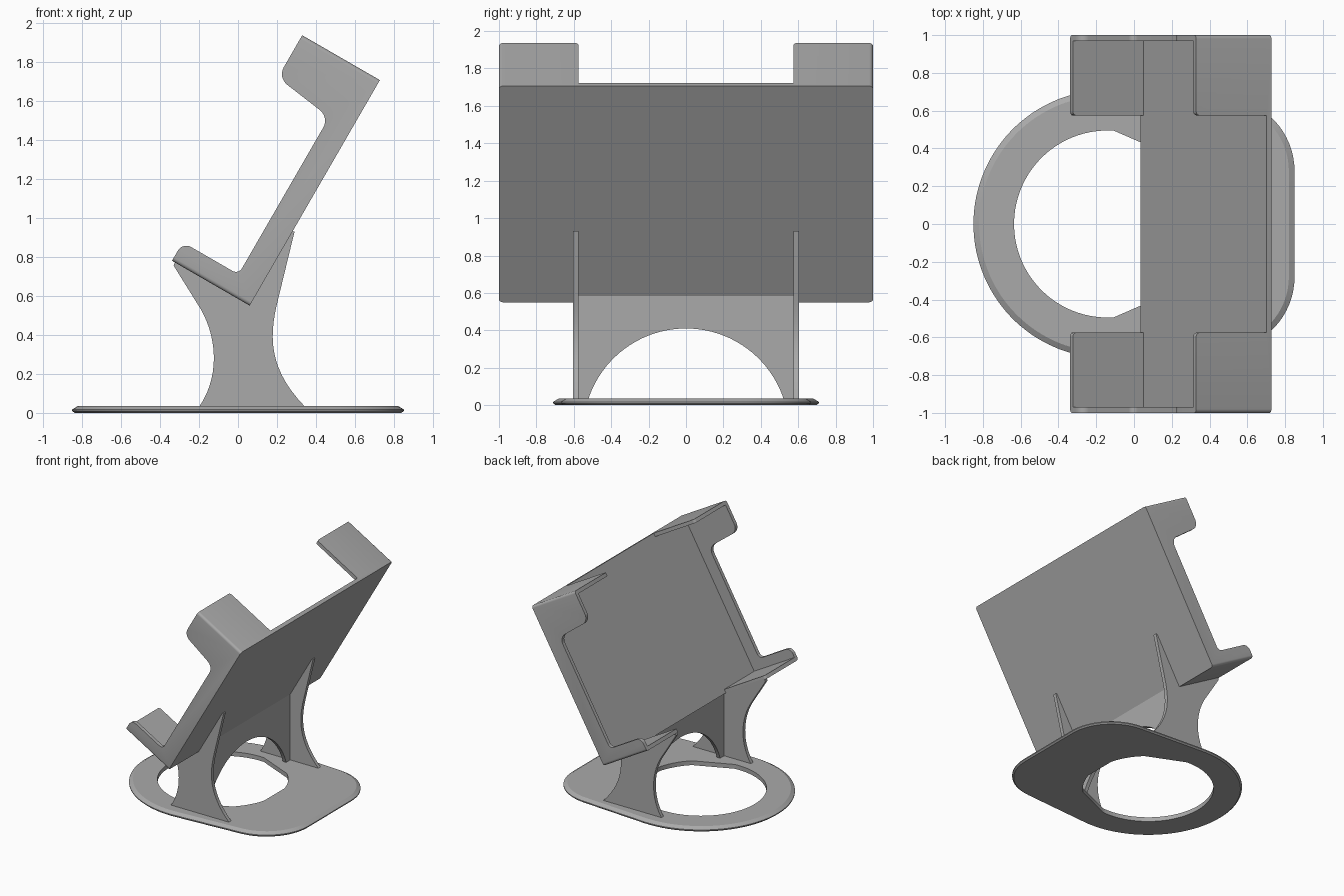
import bpy, bmesh
from math import sin, cos, pi, radians, acos, atan2, hypot
from mathutils import Vector

cube = bpy.data.objects.get("Cube")
if cube:
    bpy.data.objects.remove(cube, do_unlink=True)

grey = bpy.data.materials.new("plain_grey")
grey.use_nodes = True
grey.diffuse_color = (0.4, 0.4, 0.4, 1)
grey.node_tree.nodes["Principled BSDF"].inputs["Base Color"].default_value = (0.4, 0.4, 0.4, 1)


def finish(name, bm):
    bmesh.ops.recalc_face_normals(bm, faces=bm.faces)
    mesh = bpy.data.meshes.new(name)
    bm.to_mesh(mesh)
    bm.free()
    mesh.materials.append(grey)
    obj = bpy.data.objects.new(name, mesh)
    bpy.context.collection.objects.link(obj)
    return obj


def smooth(obj):
    bpy.ops.object.select_all(action='DESELECT')
    obj.select_set(True)
    bpy.context.view_layer.objects.active = obj
    bpy.ops.object.shade_smooth_by_angle(angle=radians(30))


def prism(points, place, lo, hi):
    """Extrude a 2D outline between two depths, placed by a mapping."""
    bm = bmesh.new()
    rings = [[bm.verts.new(place(a, b, t)) for a, b in points] for t in (lo, hi)]
    bm.faces.new(rings[0])
    bm.faces.new(rings[1])
    for i in range(len(points)):
        j = (i + 1) % len(points)
        bm.faces.new((rings[0][i], rings[0][j], rings[1][j], rings[1][i]))
    return bm


def rounded(corners, steps=8):
    """Outline from (a, b, radius) corners with filleted bends."""
    out = []
    for i, (a, b, r) in enumerate(corners):
        p = Vector((a, b))
        if r == 0:
            out.append(p)
            continue
        u = (Vector(corners[i - 1][:2]) - p).normalized()
        v = (Vector(corners[(i + 1) % len(corners)][:2]) - p).normalized()
        half = u.angle(v) / 2
        reach, centre = r / (sin(half) / cos(half)), p + (u + v).normalized() * r / sin(half)
        s, e = p + u * reach - centre, p + v * reach - centre
        turn = s.angle_signed(e)
        for k in range(steps + 1):
            t = -turn * k / steps
            out.append(centre + Vector((s.x * cos(t) - s.y * sin(t), s.x * sin(t) + s.y * cos(t))))
    return out


def curve(p, q, r, s, steps=14):
    """Cubic bend from p to s."""
    return [tuple((1 - t)**3 * p[i] + 3 * t * (1 - t)**2 * q[i] + 3 * t * t * (1 - t) * r[i] + t**3 * s[i]
                  for i in (0, 1)) for t in (k / steps for k in range(steps + 1))]


# Tray frame: n points out of the tray front, d runs up the tilted back
TILT = radians(30)
LENGTH, DEPTH, WALL, HALF = 1.335, 0.46, 0.03, 0.575


def tilted(n, d, y):
    return Vector((0.06 - n * cos(TILT) + d * sin(TILT), y, 0.55 + n * sin(TILT) + d * cos(TILT)))


def untilt(co):
    x, z = co.x - 0.06, co.z - 0.55
    return -x * cos(TILT) + z * sin(TILT), x * sin(TILT) + z * cos(TILT)


def bevel_where(bm, test, width):
    edges = [e for e in bm.edges if test(*[(*untilt(v.co), abs(v.co.y)) for v in e.verts])]
    bmesh.ops.bevel(bm, geom=edges, offset=width, segments=4, profile=0.5, affect='EDGES')


# Tray: side profile swept across the width, outer corners rounded
side = rounded([(0, 0, 0), (DEPTH, 0, 0), (DEPTH, 0.11, 0.05), (0.13, 0.11, 0.035),
                (0.13, 1.04, 0.07), (DEPTH, 1.085, 0.07), (DEPTH, LENGTH, 0), (0, LENGTH, 0)])
bm = prism(side, tilted, -1, 1)
bevel_where(bm, lambda p, q: abs(p[0] - q[0]) > 0.4 and abs(p[1] - q[1]) < 0.01
            and (p[1] < 0.01 or p[1] > LENGTH - 0.01), 0.02)
tray = finish("tray", bm)

# Cross-shaped cutter leaves thin walls and four open corner brackets
quarter = [(0.97, WALL), (HALF, WALL), (HALF, -0.2)]
top = [(y, LENGTH - d) for y, d in reversed(quarter)]
cross = quarter + [(-y, d) for y, d in reversed(quarter)]
cross += [(-y, d) for y, d in reversed(top)] + top
cutter = finish("tray_cutter", prism(cross, lambda y, d, n: tilted(n, d, y), WALL, 0.8))
cutter.hide_render = True
cut = tray.modifiers.new("hollow", 'BOOLEAN')
cut.operation, cut.solver, cut.object = 'DIFFERENCE', 'EXACT', cutter
bpy.context.view_layer.objects.active = tray
bpy.ops.object.modifier_apply(modifier=cut.name)
bpy.data.objects.remove(cutter, do_unlink=True)

# Soften the free corners of the brackets
bm = bmesh.new()
bm.from_mesh(tray.data)
bevel_where(bm, lambda p, q: all(abs(v[0] - DEPTH) < 0.005 and abs(v[2] - HALF) < 0.005 for v in (p, q)), 0.02)
bm.to_mesh(tray.data)
bm.free()
smooth(tray)

# Two waisted legs
front_edge = curve((-0.2, 0.03), (-0.09, 0.19), (-0.11, 0.39), (-0.19, 0.53)) + [(-0.33, 0.755), (-0.32, 0.78)]
back_edge = [(0.27, 0.93), (0.29, 0.93)] + curve((0.205, 0.58), (0.16, 0.4), (0.15, 0.23), (0.345, 0.03))
outline = front_edge + [(0.05, 0.57)] + back_edge
for label, sign in (("left", 1), ("right", -1)):
    leg = prism(outline, lambda x, z, y: Vector((x, y * sign, z)), HALF, 0.605)
    smooth(finish(label + "_leg", leg))

# Arched web between the legs
arch_z, arch_r = -0.14, 0.55
start = acos(0.523 / arch_r)
arch = [(arch_r * cos(a), arch_z + arch_r * sin(a))
        for a in (start + (pi - 2 * start) * k / 40 for k in range(41))]
web = [(0.58, 0.03)] + arch + [(-0.58, 0.03), (-0.58, 0.585), (0.58, 0.585)]
smooth(finish("arched_web", prism(web, lambda y, z, x: Vector((x, y, z)), 0.05, 0.08)))

# Base: round plate drawn out to two softer corners, with a round hole
big, small = (-0.14, 0, 0.71), (0.46, 0.28, 0.39)
dx, dy = small[0] - big[0], small[1]
tangent = atan2(dy, dx) + acos((big[2] - small[2]) / hypot(dx, dy))


def base_outline(inset):
    def arc(c, a0, a1, sign, steps):
        return [(c[0] + (c[2] - inset) * cos(a), sign * c[1] + (c[2] - inset) * sin(a))
                for a in (a0 + (a1 - a0) * k / steps for k in range(steps + 1))]
    return (arc(small, 0, tangent, 1, 16) + arc(big, tangent, 2 * pi - tangent, 1, 64)
            + arc(small, -tangent, 0, -1, 16))


count = len(base_outline(0))
hole = [(big[0] + 0.495 * cos(a), 0.495 * sin(a))
        for a in (atan2(y, x - big[0]) for x, y in base_outline(0))]
layers = [(hole, 0), (base_outline(0.012), 0), (base_outline(0), 0.01),
          (base_outline(0), 0.018), (base_outline(0.03), 0.036), (hole, 0.036)]
bm = bmesh.new()
loops = [[bm.verts.new((x, y, z)) for x, y in pts] for pts, z in layers]
for k, ring in enumerate(loops):
    nxt = loops[(k + 1) % len(loops)]
    for i in range(count):
        j = (i + 1) % count
        bm.faces.new((ring[i], ring[j], nxt[j], nxt[i]))
smooth(finish("base", bm))
